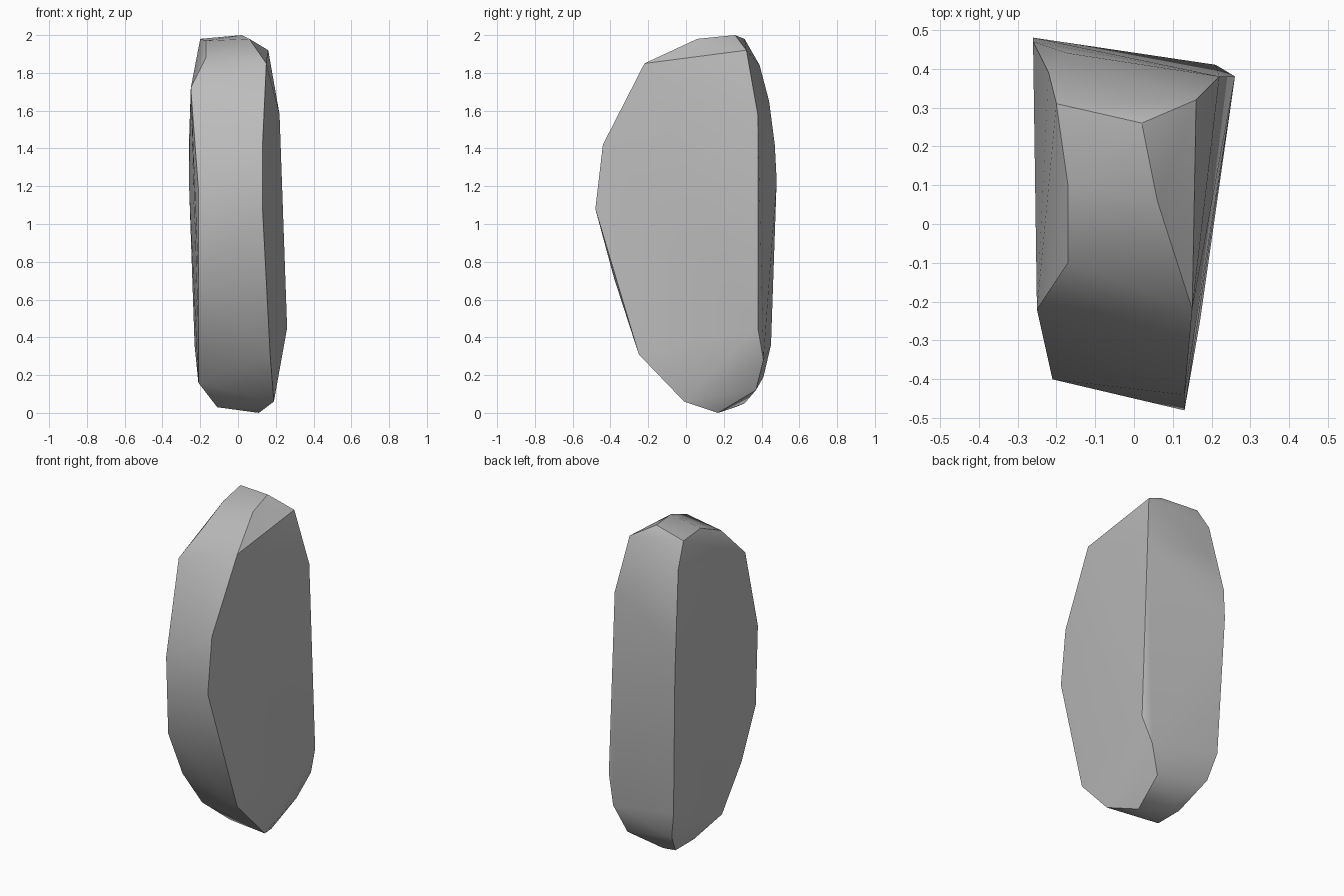
import bpy
import bmesh
import math
from mathutils import Vector

# Remove the default object only
default_cube = bpy.data.objects.get("Cube")
if default_cube:
    bpy.data.objects.remove(default_cube, do_unlink=True)


def make_material(name, colour):
    """Create a plain flat-coloured material."""
    material = bpy.data.materials.new(name)
    material.use_nodes = True
    material.diffuse_color = colour
    shader = material.node_tree.nodes["Principled BSDF"]
    shader.inputs["Base Color"].default_value = colour
    shader.inputs["Roughness"].default_value = 0.9
    return material


# Broad face on the +x side, going round its rim
broad_face_rim = [
    (.16, .32, 1.92), (.15, -.22, 1.85), (.13, -.44, 1.42), (.13, -.48, 1.08),
    (.17, -.25, .31), (.19, -.01, .06), (.26, .38, .45), (.22, .38, 1.58),
]

# Opposite face on the -x side, going round its rim
far_face_rim = [
    (-.25, -.22, 1.72), (-.21, -.4, 1.19), (-.21, -.38, .71),
    (-.21, -.24, .41), (-.21, -.05, .16), (-.19, .41, .19),
    (-.23, .45, .36), (-.26, .48, 1.23), (-.26, .47, 1.42), (-.22, .39, 1.84),
]

# Chipped corners of the crown
crown = [
    (-.2, .31, 1.98), (.02, .26, 2), (.06, .06, 1.98),
    (-.17, .1, 1.97), (-.17, -.1, 1.88), (-.17, .44, 1.65),
]

# Worn corners of the base
base = [
    (.21, .41, .28), (.14, .37, .12), (-.06, .31, .05),
    (-.11, .26, .03), (-.11, .08, .03), (.11, .17, 0),
]


def make_stone(name, corners, material, crease_angle):
    """Wrap the corners in a convex skin and shade it with crisp creases."""
    bm = bmesh.new()
    for corner in corners:
        bm.verts.new(Vector(corner))
    hull = bmesh.ops.convex_hull(bm, input=bm.verts[:], use_existing_faces=False)

    # Drop corners that ended up inside the skin
    loose = [vert for vert in bm.verts if not vert.link_faces]
    bmesh.ops.delete(bm, geom=loose, context="VERTS")
    bmesh.ops.recalc_face_normals(bm, faces=bm.faces[:])

    mesh = bpy.data.meshes.new(name)
    bm.to_mesh(mesh)
    bm.free()
    mesh.materials.append(material)

    stone = bpy.data.objects.new(name, mesh)
    bpy.context.collection.objects.link(stone)
    bpy.ops.object.select_all(action="DESELECT")
    stone.select_set(True)
    bpy.context.view_layer.objects.active = stone
    bpy.ops.object.shade_smooth_by_angle(angle=math.radians(crease_angle))
    return stone


stone_grey = make_material("stone grey", (.5, .5, .5, 1))
make_stone("standing_stone", broad_face_rim + far_face_rim + crown + base,
           stone_grey, crease_angle=30)
